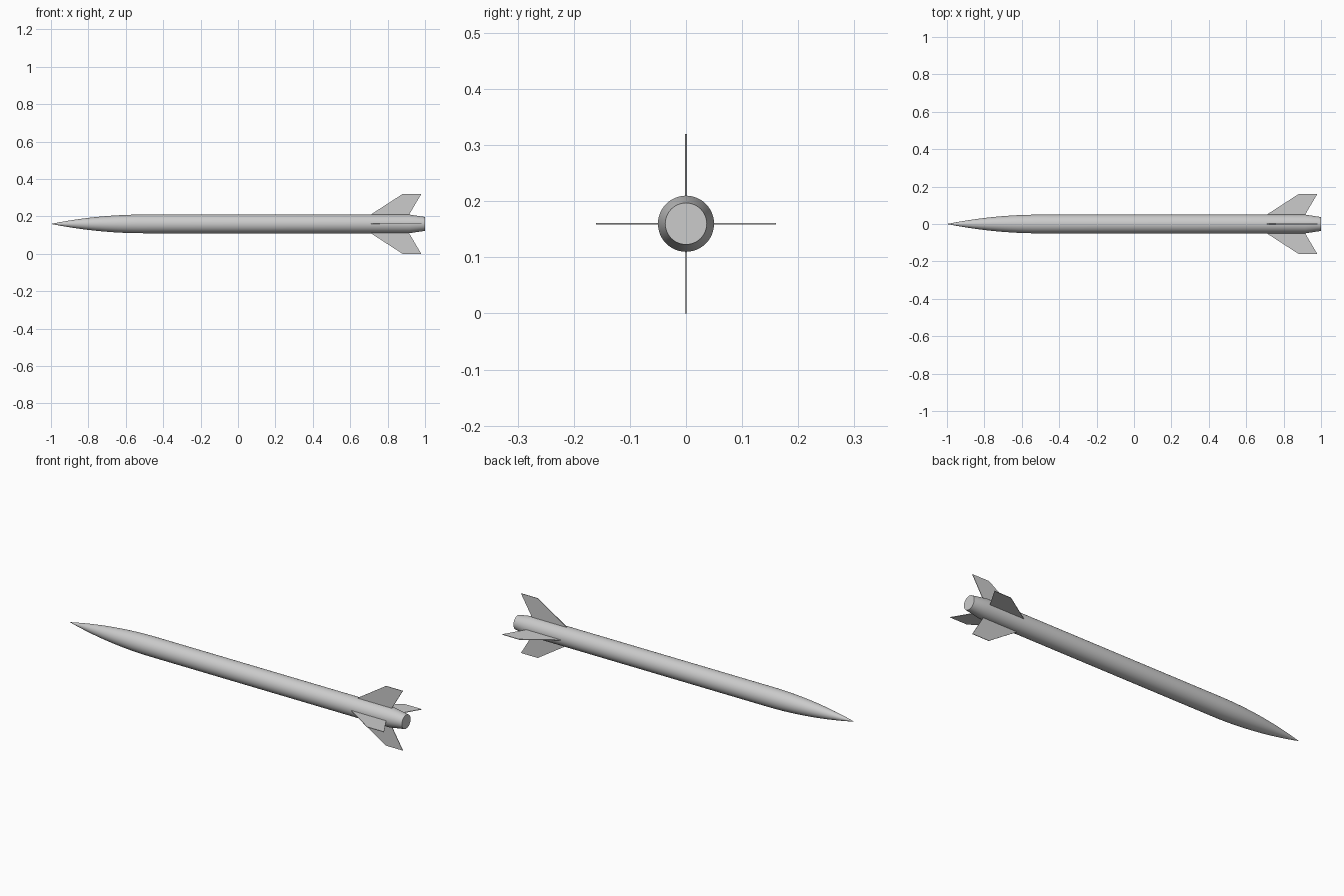
import bpy, bmesh, math
from mathutils import Matrix, Vector

if "Cube" in bpy.data.objects:
    bpy.data.objects.remove(bpy.data.objects["Cube"], do_unlink=True)

AXIS_Z = 0.16
RADIUS = 0.05
NOSE_LENGTH = 0.5
SIDES = 48

grey = bpy.data.materials.new("light_grey")
grey.use_nodes = True
colour = (0.6, 0.6, 0.6, 1)
grey.diffuse_color = colour
grey.node_tree.nodes["Principled BSDF"].inputs["Base Color"].default_value = colour


def finish(name, bm, smooth=False):
    bmesh.ops.recalc_face_normals(bm, faces=bm.faces)
    mesh = bpy.data.meshes.new(name)
    bm.to_mesh(mesh)
    bm.free()
    mesh.materials.append(grey)
    obj = bpy.data.objects.new(name, mesh)
    bpy.context.collection.objects.link(obj)
    obj.location.z = AXIS_Z
    if smooth:
        bpy.ops.object.select_all(action="DESELECT")
        obj.select_set(True)
        bpy.context.view_layer.objects.active = obj
        bpy.ops.object.shade_smooth_by_angle(angle=math.radians(35))
    return obj


def ogive(d):
    """Radius of a tangent ogive at distance d from the tip."""
    rho = (RADIUS ** 2 + NOSE_LENGTH ** 2) / (2 * RADIUS)
    return math.sqrt(rho ** 2 - (NOSE_LENGTH - d) ** 2) + RADIUS - rho


# Body: ogive nose, straight tube and tapered tail, revolved about x
steps = 16
profile = [(-1, 0)]
profile += [(-1 + NOSE_LENGTH * i / steps, ogive(NOSE_LENGTH * i / steps))
            for i in range(1, steps + 1)]
profile += [(0.915, RADIUS), (1, 0.037), (1, 0)]

bm = bmesh.new()
verts = [bm.verts.new((x, 0, r)) for x, r in profile]
edges = [bm.edges.new(pair) for pair in zip(verts, verts[1:])]
bmesh.ops.spin(bm, geom=verts + edges, cent=(0, 0, 0), axis=(1, 0, 0),
               angle=math.tau, steps=SIDES)
bmesh.ops.remove_doubles(bm, verts=bm.verts, dist=0.0001)
finish("body", bm, smooth=True)

# Fins: four thin swept plates around the tail
outline = [(0.71, 0.045), (0.71, 0.05), (0.88, 0.16),
           (0.98, 0.16), (0.915, 0.05), (0.912, 0.045)]
thickness = 0.003
names = ["top_fin", "right_fin", "bottom_fin", "left_fin"]
for i, name in enumerate(["top_fin", "front_fin", "bottom_fin", "back_fin"]):
    bm = bmesh.new()
    face = bm.faces.new([bm.verts.new((x, -thickness / 2, r)) for x, r in outline])
    side = bmesh.ops.extrude_face_region(bm, geom=[face])
    moved = [v for v in side["geom"] if isinstance(v, bmesh.types.BMVert)]
    bmesh.ops.translate(bm, verts=moved, vec=Vector((0, thickness, 0)))
    bm.transform(Matrix.Rotation(i * math.pi / 2, 4, "X"))
    finish(name, bm)
